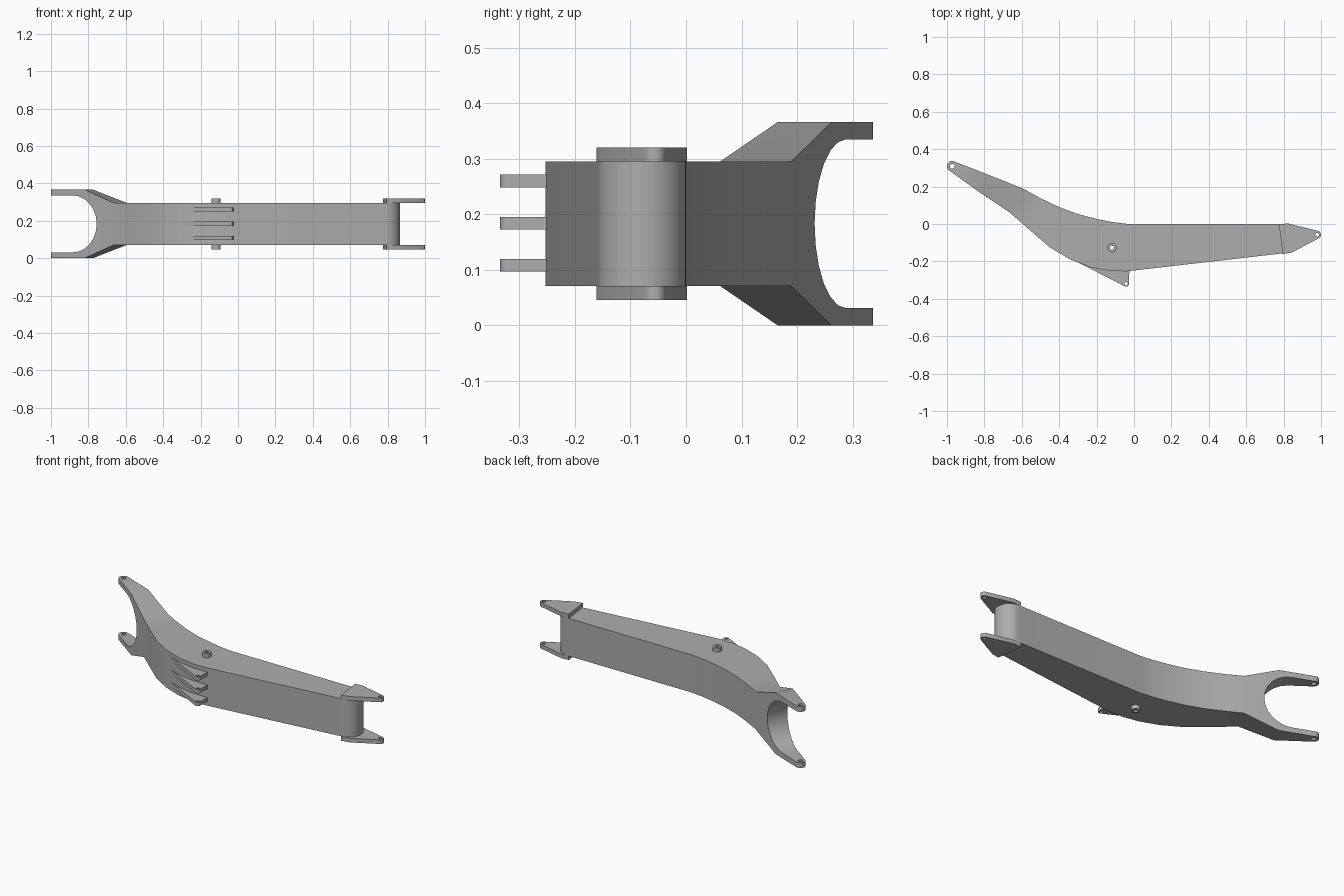
import bpy, bmesh
from math import radians, cos, sin, pi, atan2
from mathutils import Vector
from mathutils.geometry import convex_hull_2d

if "Cube" in bpy.data.objects:
    bpy.data.objects.remove(bpy.data.objects["Cube"], do_unlink=True)

grey = bpy.data.materials.new("steel grey")
grey.use_nodes = True
grey.diffuse_color = (0.42, 0.42, 0.42, 1)
grey.node_tree.nodes["Principled BSDF"].inputs["Base Color"].default_value = grey.diffuse_color

MID = 0.183      # height of the symmetry plane
HALF = 0.1125    # half depth of the beam


def finish(name, bm):
    bmesh.ops.recalc_face_normals(bm, faces=bm.faces)
    mesh = bpy.data.meshes.new(name)
    bm.to_mesh(mesh)
    bm.free()
    mesh.materials.append(grey)
    obj = bpy.data.objects.new(name, mesh)
    bpy.context.collection.objects.link(obj)
    return obj


def prism(name, base, offset):
    """Extrude a flat loop of 3D points along an offset."""
    bm = bmesh.new()
    face = bm.faces.new([bm.verts.new(p) for p in base])
    new = bmesh.ops.extrude_face_region(bm, geom=[face])["geom"]
    verts = [v for v in new if isinstance(v, bmesh.types.BMVert)]
    bmesh.ops.translate(bm, verts=verts, vec=offset)
    return finish(name, bm)


def circle(c, r, n=24):
    return [(c[0] + r * cos(2 * pi * i / n), c[1] + r * sin(2 * pi * i / n)) for i in range(n)]


def slab(name, outline, z0, z1):
    return prism(name, [(x, y, z0) for x, y in outline], (0, 0, z1 - z0))


def lug(name, points, tip, r, z0, z1):
    """Plate tapering to a round tip."""
    pts = points + circle(tip, r)
    return slab(name, [pts[i] for i in convex_hull_2d(pts)], z0, z1)


def cut(obj, cutter):
    cutter.hide_render = True
    mod = obj.modifiers.new("cut", "BOOLEAN")
    mod.operation, mod.solver, mod.object = "DIFFERENCE", "EXACT", cutter
    bpy.context.view_layer.objects.active = obj
    bpy.ops.object.modifier_apply(modifier=mod.name)
    bpy.data.objects.remove(cutter, do_unlink=True)


def drill(obj, c, r):
    cut(obj, slab("hole_cutter", circle(c, r, 16), -0.1, 0.5))


# Beam stations: back point, front point, half depth
fork_tip, fork_r = (-0.972, 0.309), 0.028
arm = atan2(0.5, -0.87)
stations = []
for k in range(5, -1, -1):
    t = radians(k * 16)
    ends = [(fork_tip[0] + fork_r * cos(a), fork_tip[1] + fork_r * sin(a))
            for a in (arm - pi / 2 + t, arm + pi / 2 - t)]
    stations.append((*ends, MID))
stations += [
    ((-0.775, 0.262), (-0.82, 0.165), MID),
    ((-0.595, 0.19), (-0.665, 0.062), HALF),
    ((-0.5, 0.138), (-0.56, -0.03), HALF),
    ((-0.4, 0.09), (-0.45, -0.125), HALF),
    ((-0.3, 0.053), (-0.34, -0.19), HALF),
    ((-0.2, 0.027), (-0.23, -0.232), HALF),
    ((-0.12, 0.011), (-0.13, -0.251), HALF),
    ((-0.04, 0.001), (-0.04, -0.253), HALF),
]
for k in range(0, 11):
    t = radians(k * 8.5)
    x, dy = 0.787 + 0.079 * sin(t), 0.079 * cos(t)
    stations.append(((x, -0.079 + dy), (x, -0.079 - dy), HALF))

# Curved box beam with flared fork end
bm = bmesh.new()
rings = []
for back, front, h in stations:
    rings.append([bm.verts.new((p[0], p[1], MID + s * h))
                  for p, s in ((back, 1), (front, 1), (front, -1), (back, -1))])
for a, b in zip(rings, rings[1:]):
    for i in range(4):
        j = (i + 1) % 4
        bm.faces.new((a[i], a[j], b[j], b[i]))
bm.faces.new(rings[0])
bm.faces.new(rings[-1])
beam = finish("boom_beam", bm)

# Rounded slot that leaves the two fork arms
u, d = Vector((-0.89, 0.456, 0)), Vector((0.456, 0.89, 0))
r, centre = 0.152, 0.88
profile = [(centre - r * cos(a), r * sin(a)) for a in (radians(-90 + 15 * i) for i in range(13))]
profile += [(centre + 0.5, r), (centre + 0.5, -r)]
cut(beam, prism("slot_cutter", [u * s + Vector((0, 0, MID + z)) - d * 0.5 for s, z in profile], d))
drill(beam, fork_tip, 0.013)
parts = [beam]

# Pivot bosses and end plates, mirrored above and below
pivot = (-0.118, -0.127)
drill(beam, pivot, 0.011)
for side, s in (("upper", 1), ("lower", -1)):
    z0, z1 = sorted((MID + s * HALF, MID + s * 0.137))
    boss = slab(side + "_pivot_boss", circle(pivot, 0.025), z0, z1)
    drill(boss, pivot, 0.011)
    plate = lug(side + "_end_plate", [(0.775, 0), (0.825, 0.002), (0.845, -0.152), (0.795, -0.161)],
                (0.979, -0.057), 0.021, z0, z1)
    drill(plate, (0.979, -0.057), 0.01)
    parts += [boss, plate]

# Three cylinder lugs on the front edge
for name, z in (("lower", 0.108), ("middle", 0.184), ("upper", 0.26)):
    fin = lug(name + "_cylinder_lug", [(-0.31, -0.2), (-0.025, -0.25)], (-0.042, -0.32), 0.015,
              z - 0.0115, z + 0.0115)
    drill(fin, (-0.042, -0.32), 0.009)
    parts.append(fin)

bpy.ops.object.select_all(action="DESELECT")
for obj in parts:
    obj.select_set(True)
bpy.context.view_layer.objects.active = beam
bpy.ops.object.shade_smooth_by_angle(angle=radians(25))
